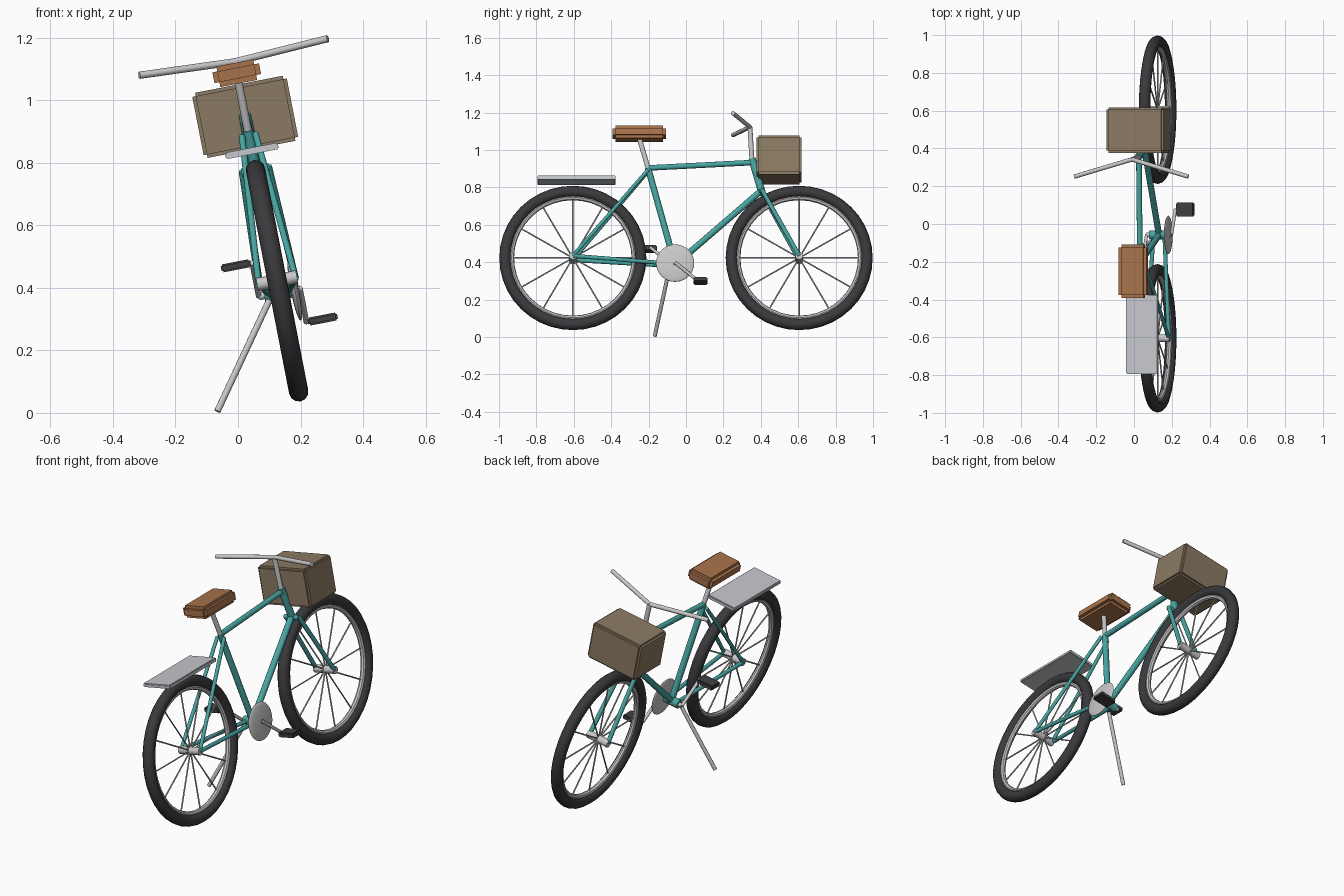
import bpy
import bmesh
import math
from mathutils import Matrix, Vector

cube = bpy.data.objects.get("Cube")
if cube:
    bpy.data.objects.remove(cube, do_unlink=True)


def material(name, rgb, rough=0.5):
    m = bpy.data.materials.new(name)
    m.use_nodes = True
    m.diffuse_color = (*rgb, 1)
    bsdf = next(n for n in m.node_tree.nodes if n.type == "BSDF_PRINCIPLED")
    bsdf.inputs["Base Color"].default_value = (*rgb, 1)
    bsdf.inputs["Roughness"].default_value = rough
    return m


TEAL = material("teal paint", (0.065, 0.38, 0.36))
SILVER = material("silver metal", (0.58, 0.58, 0.59))
RACK = material("pale grey", (0.56, 0.58, 0.62))
RUBBER = material("black rubber", (0.042, 0.042, 0.046))
PEDAL = material("dark grey", (0.05, 0.05, 0.055))
LEATHER = material("brown leather", (0.39, 0.17, 0.07))
WICKER = material("drab wicker", (0.26, 0.195, 0.125))

# The bike is laid out upright around hub height, then leaned onto its stand
LEAN = Matrix.Translation((0.125, 0, 0.4225)) @ Matrix.Rotation(math.radians(-11), 4, "Y")


def finish(name, bm, mat, matrix=LEAN):
    bmesh.ops.recalc_face_normals(bm, faces=bm.faces)
    me = bpy.data.meshes.new(name)
    bm.to_mesh(me)
    bm.free()
    me.materials.append(mat)
    me.shade_smooth()
    me.set_sharp_from_angle(angle=math.radians(40))
    ob = bpy.data.objects.new(name, me)
    ob.matrix_world = matrix
    bpy.context.collection.objects.link(ob)
    return ob


def add_rod(bm, a, b, radius, sides=12):
    a, b = Vector(a), Vector(b)
    turn = (b - a).to_track_quat("Z", "Y").to_matrix().to_4x4()
    bmesh.ops.create_cone(bm, cap_ends=True, segments=sides, radius1=radius, radius2=radius,
                          depth=(b - a).length,
                          matrix=Matrix.Translation((a + b) / 2) @ turn)


def rod(name, a, b, radius, mat, matrix=LEAN):
    bm = bmesh.new()
    add_rod(bm, a, b, radius)
    return finish(name, bm, mat, matrix)


def ring(name, y, major, minor, mat, sides=12):
    bm = bmesh.new()
    profile = bmesh.ops.create_circle(bm, segments=sides, radius=minor,
                                      matrix=Matrix.Translation((0, y, major)))
    # The circle lies across the rim, so turn it to stand in the x-z plane
    bmesh.ops.rotate(bm, verts=profile["verts"], cent=(0, y, major),
                     matrix=Matrix.Rotation(math.pi / 2, 3, "X"))
    bmesh.ops.spin(bm, geom=bm.verts[:] + bm.edges[:], cent=(0, y, 0), axis=(1, 0, 0),
                   angle=math.tau, steps=40, use_merge=True)
    bmesh.ops.remove_doubles(bm, verts=bm.verts, dist=1e-5)
    return finish(name, bm, mat)


def stepped_box(name, centre, size, step, mat):
    # Three crossed boxes, each full length along one axis
    bm = bmesh.new()
    for axis in range(3):
        dims = [s if i == axis else s - 2 * step for i, s in enumerate(size)]
        bmesh.ops.create_cube(bm, size=1, matrix=Matrix.Translation(centre)
                              @ Matrix.Diagonal((*dims, 1)))
    return finish(name, bm, mat)


# Wheels
WHEEL_Y = 0.605
for end, y in (("rear", -WHEEL_Y), ("front", WHEEL_Y)):
    ring(end + "_tyre", y, 0.362, 0.031, RUBBER)
    ring(end + "_rim", y, 0.328, 0.014, SILVER, 8)
    rod(end + "_hub", (-0.065, y, 0), (0.065, y, 0), 0.021, SILVER)
    bm = bmesh.new()
    for i in range(12):
        t = math.tau * i / 12
        add_rod(bm, (0, y, 0), (0, y + 0.325 * math.cos(t), 0.325 * math.sin(t)), 0.004, 6)
    finish(end + "_spokes", bm, SILVER)

# Frame tubes
BRACKET = Vector((0, -0.058, -0.038))
SEAT_TOP = Vector((0, -0.203, 0.49))
HEAD_TOP = Vector((0, 0.353, 0.54))
HEAD_LOW = Vector((0, 0.405, 0.36))
BAR = Vector((0, 0.342, 0.713))
rod("seat_tube", BRACKET, SEAT_TOP, 0.017, TEAL)
rod("top_tube", SEAT_TOP, (0, 0.365, 0.52), 0.015, TEAL)
rod("down_tube", BRACKET, (0, 0.395, 0.36), 0.017, TEAL)
rod("head_tube", HEAD_LOW, HEAD_TOP, 0.02, TEAL)
rod("bottom_bracket", BRACKET - Vector((0.05, 0, 0)), BRACKET + Vector((0.05, 0, 0)), 0.024, TEAL)
rod("fork_crown", HEAD_LOW - Vector((0.045, 0, 0)), HEAD_LOW + Vector((0.045, 0, 0)), 0.014, TEAL)

# Paired tubes, handlebar halves, cranks and pedals
for side, s in (("left", 1), ("right", -1)):
    rear_end = (s * 0.06, -WHEEL_Y, 0)
    rod(side + "_seat_stay", rear_end, (s * 0.022, -0.203, 0.475), 0.010, TEAL)
    rod(side + "_chain_stay", rear_end, (s * 0.03, -0.065, -0.038), 0.011, TEAL)
    rod(side + "_fork_leg", (s * 0.058, WHEEL_Y, 0), (s * 0.042, 0.405, 0.365), 0.012, TEAL)
    rod(side + "_handlebar", BAR, (s * 0.307, 0.251, 0.729), 0.0115, SILVER)
    throw = Vector((0, s * 0.135, s * -0.11))
    hinge = BRACKET + Vector((s * 0.067, 0, 0))
    rod(side + "_crank", hinge, hinge + throw, 0.009, SILVER)
    rod(side + "_crank_axle", BRACKET, hinge, 0.012, SILVER)
    stepped_box(side + "_pedal", BRACKET + throw + Vector((s * 0.12, 0, 0)),
                (0.096, 0.075, 0.026), 0.005, PEDAL)

# Domed chain disc
bm = bmesh.new()
bmesh.ops.create_uvsphere(bm, u_segments=28, v_segments=14, radius=0.102,
                          matrix=Matrix.Translation(BRACKET + Vector((0.05, 0, 0)))
                          @ Matrix.Diagonal((0.13, 1, 1, 1)))
finish("chain_disc", bm, SILVER)

# Stem, seat, rack and basket
rod("handlebar_stem", HEAD_TOP - Vector((0, 0, 0.02)), BAR, 0.013, SILVER)
rod("seat_post", SEAT_TOP, (0, -0.252, 0.66), 0.013, SILVER)
stepped_box("seat", (0, -0.25, 0.676), (0.152, 0.284, 0.067), 0.016, LEATHER)
stepped_box("rear_rack", (0, -0.585, 0.423), (0.172, 0.418, 0.021), 0.004, RACK)
stepped_box("front_basket", (0, 0.497, 0.534), (0.308, 0.24, 0.212), 0.011, WICKER)

# Kickstand, placed on the ground
rod("kickstand", (0.1, -0.09, 0.36), (-0.066, -0.167, 0.005), 0.0105, SILVER, Matrix())
